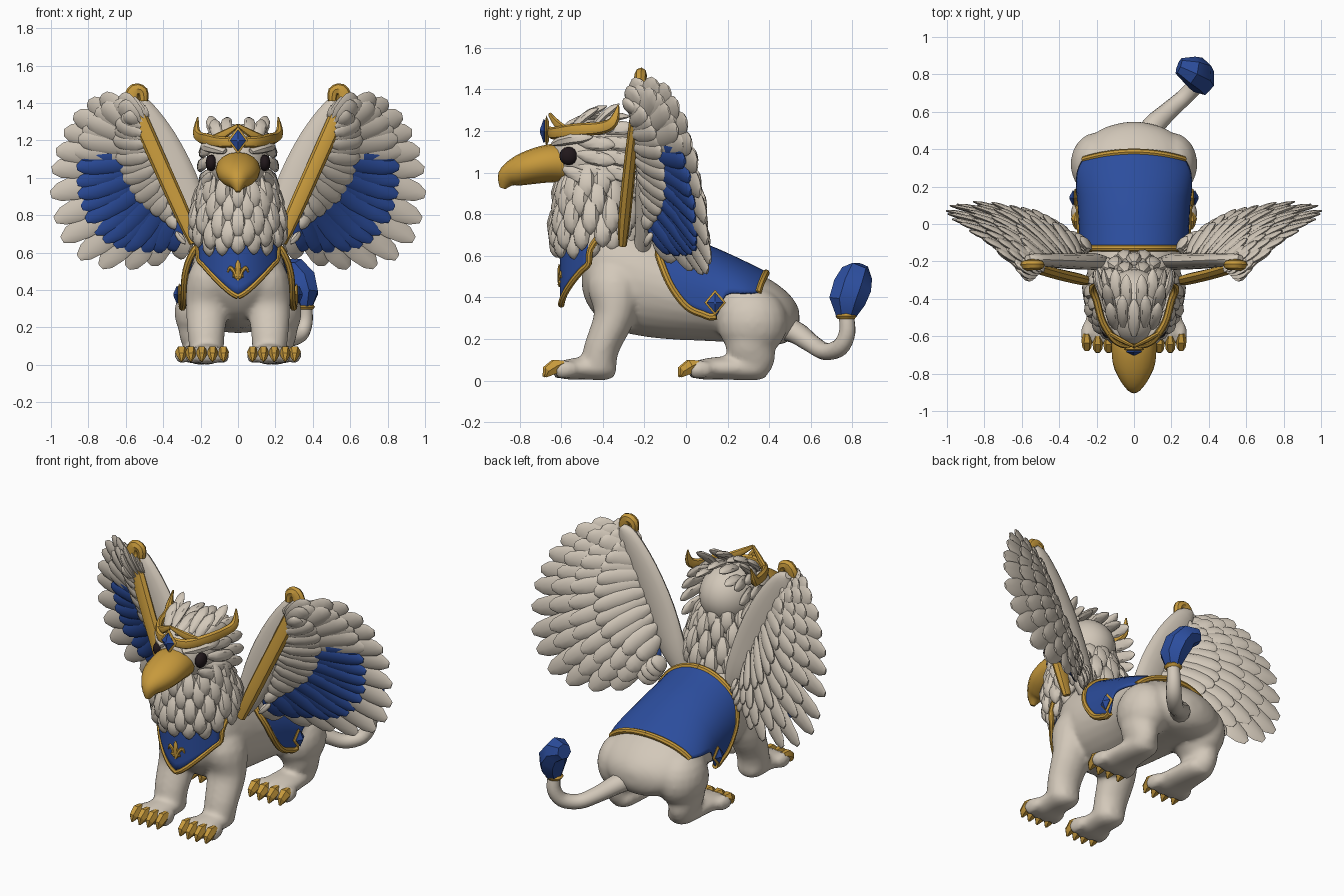
import bpy, bmesh, math
from mathutils import Vector, Matrix

if "Cube" in bpy.data.objects:
    bpy.data.objects.remove(bpy.data.objects["Cube"], do_unlink=True)


def material(name, rgb):
    m = bpy.data.materials.new(name)
    m.use_nodes = True
    m.diffuse_color = (*rgb, 1)
    m.node_tree.nodes["Principled BSDF"].inputs["Base Color"].default_value = (*rgb, 1)
    return m


CREAM = material("cream", (0.65, 0.58, 0.49))
BLUE = material("royal blue", (0.025, 0.075, 0.34))
GOLD = material("gold", (0.57, 0.32, 0.045))
DARK = material("dark eye", (0.015, 0.009, 0.011))


def lerp(a, b, t):
    return tuple(p + (q - p) * t for p, q in zip(a, b))


def spline(pts, n):
    # Catmull-Rom through tuples of any length
    out = []
    for i in range(len(pts) - 1):
        p = [pts[max(i - 1, 0)], pts[i], pts[i + 1], pts[min(i + 2, len(pts) - 1)]]
        for k in range(n):
            t = k / n
            out.append(tuple((2*b + (c - a)*t + (2*a - 5*b + 4*c - d)*t*t + (3*b - a - 3*c + d)*t**3) / 2
                             for a, b, c, d in zip(*p)))
    return out + [tuple(pts[-1])]


def tube(bm, secs, up=(0, 0, 1), sides=8, n=0, axis=None):
    # Loft of ellipses (x, y, z, side radius, up radius) with a carried frame
    secs = spline(secs, n) if n else secs
    pts = [Vector(s[:3]) for s in secs]
    up, rings = Vector(up), []
    for i, s in enumerate(secs):
        t = Vector(axis) if axis else (pts[min(i + 1, len(pts) - 1)] - pts[max(i - 1, 0)]).normalized()
        side = t.cross(up).normalized()
        up = side.cross(t)
        ring = []
        for k in range(sides):
            a = math.tau * k / sides
            ring.append(bm.verts.new(pts[i] + side * max(s[3], .002) * math.cos(a)
                                     + up * max(s[4], .002) * math.sin(a)))
        rings.append(ring)
    for r, q in zip(rings, rings[1:]):
        for k in range(sides):
            bm.faces.new((r[k], r[(k + 1) % sides], q[(k + 1) % sides], q[k]))
    bm.faces.new(rings[0])
    bm.faces.new(rings[-1])


def cord(bm, pts, r, up=(0, 0, 1), n=3):
    tube(bm, [(*p, r, r) for p in pts], up, 8, n)


def feather(bm, root, tip, normal, width, thick, bend=0.0, blunt=0.0):
    nrm = Vector(normal)
    secs = []
    for t, w in ((0, .35), (.25, .85), (.55, 1), (.8, .82 + .1 * blunt), (.93, .45 + .25 * blunt), (1, .08 + .2 * blunt)):
        p = Vector(root).lerp(Vector(tip), t) + nrm * bend * math.sin(math.pi * t)
        secs.append((*p, w * width, w * thick))
    tube(bm, secs, normal, 8)


def ball(bm, c, r, seg=20):
    bmesh.ops.create_uvsphere(bm, u_segments=seg, v_segments=seg // 2, radius=1,
                              matrix=Matrix.Translation(c) @ Matrix.Diagonal((*r, 1)))


def gem(bm, c, axis, ra, rb, t):
    c, ax = Vector(c), Vector(axis)
    tube(bm, [(*(c + ax * k * t), ra * w, rb * w) for k, w in ((-1, .6), (0, 1), (1, .15))], sides=4, axis=axis)


def sheet(bm, rows):
    grid = [[bm.verts.new(p) for p in row] for row in rows]
    for r, q in zip(grid, grid[1:]):
        for k in range(len(r) - 1):
            bm.faces.new((r[k], r[k + 1], q[k + 1], q[k]))


def make(name, bm, mat, mirror=False, thickness=0, angle=40):
    bmesh.ops.recalc_face_normals(bm, faces=bm.faces[:])
    me = bpy.data.meshes.new(name)
    bm.to_mesh(me)
    bm.free()
    me.materials.append(mat)
    ob = bpy.data.objects.new(name, me)
    bpy.context.collection.objects.link(ob)
    for o in bpy.context.selected_objects:
        o.select_set(False)
    ob.select_set(True)
    bpy.context.view_layer.objects.active = ob
    bpy.ops.object.shade_smooth_by_angle(angle=math.radians(angle))
    if thickness:
        mod = ob.modifiers.new("thickness", "SOLIDIFY")
        mod.thickness, mod.offset = thickness, 0
    if mirror:
        ob.modifiers.new("mirror", "MIRROR").use_mirror_merge = False
    return ob


# Torso, legs and paws, fused into one smooth body
BODY = spline([(0, -.50, .50, .05, .06), (0, -.47, .52, .16, .16), (0, -.38, .53, .22, .27),
               (0, -.25, .49, .25, .27), (0, -.1, .45, .26, .25), (0, .1, .41, .27, .22),
               (0, .3, .36, .29, .18), (0, .43, .32, .26, .15), (0, .51, .3, .17, .1),
               (0, .545, .3, .05, .04)], 4)
body, claws = bmesh.new(), bmesh.new()
tube(body, BODY, sides=28, axis=(0, 1, 0))
tube(body, [(.12, -.33, .58, .08, .1), (.15, -.34, .46, .12, .135), (.165, -.345, .31, .115, .1),
            (.17, -.405, .16, .1, .085), (.165, -.425, .05, .09, .09)], (0, 1, 0), 16, 3)
ball(body, (.2, .32, .28), (.14, .17, .17))
tube(body, [(.2, .33, .3, .12, .15), (.215, .31, .18, .105, .125), (.215, .325, .1, .08, .105),
            (.205, .31, .045, .07, .075)], (0, 1, 0), 16, 3)
for cx, back, front, gap in ((.165, -.34, -.64, .058), (.2, .39, .01, .068)):
    w = gap / .07
    tube(body, [(cx, back, .06, .05, .04), (cx, back - .05, .06, .085, .06),
                (cx, front + .15, .06, .11 * w, .055), (cx, front + .06, .052, .135 * w, .048),
                (cx, front + .02, .045, .12 * w, .03)], sides=16, n=3)
    for k in (-1.5, -.5, .5, 1.5):
        x, f = cx + k * gap, front + .01 * abs(k)
        tube(body, [(x, f + .09, .05, .025, .035), (x, f + .04, .055, .04 * w, .047),
                    (x, f - .005, .045, .034 * w, .038)], sides=10, n=2)
        tube(claws, [(x, f + .04, .085, .018, .015), (x, f + .005, .07, .036 * w, .038),
                     (x, f - .035, .045, .024, .03), (x, f - .05, .018, .005, .006)], sides=6)
fused = make("body_and_legs", body, CREAM, True)
mod = fused.modifiers.new("fuse", "REMESH")
mod.mode, mod.voxel_size, mod.use_smooth_shade = "VOXEL", .014, True
mod = fused.modifiers.new("soften", "SMOOTH")
mod.factor, mod.iterations = .5, 8
make("claws", claws, GOLD, True, angle=30)

# Tail with ring and tuft
bm = bmesh.new()
tube(bm, [(.04, .42, .26, .06, .06), (.1, .52, .235, .06, .055), (.18, .6, .18, .05, .045),
          (.26, .67, .14, .045, .042), (.33, .74, .16, .045, .042), (.36, .775, .23, .04, .04),
          (.36, .77, .32, .036, .036)], sides=12, n=4)
make("tail", bm, CREAM)
bm = bmesh.new()
tube(bm, [(.36, .77, .295, .04, .04), (.36, .77, .31, .052, .052), (.36, .77, .325, .04, .04)], (0, 1, 0), 12)
make("tail_ring", bm, GOLD)
bm = bmesh.new()
tube(bm, [(.36, .77, .31, .04, .05), (.365, .775, .38, .07, .09), (.345, .8, .45, .08, .095),
          (.305, .82, .505, .07, .08), (.24, .845, .52, .045, .045)], (0, 1, 0), 7)
make("tail_tuft", bm, BLUE, angle=35)

# Head and neck core
bm = bmesh.new()
ball(bm, (0, -.445, 1.08), (.17, .205, .18), 28)
tube(bm, [(0, -.44, 1.05, .16, .16), (0, -.42, .9, .175, .175), (0, -.4, .76, .2, .2),
          (0, -.38, .6, .17, .13)], (0, 1, 0), 20, 2)
make("head_and_neck", bm, CREAM)

# Neck ruff in overlapping rings
bm = bmesh.new()
for row, (z0, z1, cy, rx, ry) in enumerate(((1.03, .86, -.44, .165, .15), (.97, .79, -.425, .185, .17),
                                            (.89, .71, -.41, .21, .2), (.82, .65, -.4, .205, .21),
                                            (.77, .61, -.4, .165, .2))):
    for k in range(14):
        a = math.tau * (k + .5 * (row % 2)) / 14
        d = Vector((math.sin(a), math.cos(a), 0))
        drop = .03 * d.y + .012 * math.sin(5 * k + row)
        feather(bm, (d.x * rx, cy + d.y * ry, z0 + drop),
                (d.x * (rx + .03), cy + d.y * (ry + .022), z1 + drop), d, .044, .034, .014)
make("neck_feathers", bm, CREAM)

# Cheek, brow and crest feathers
bm = bmesh.new()
for i, z in enumerate((1.2, 1.14, 1.08, 1.02, .96)):
    for y in (-.5, -.4):
        e = max(.1, 1 - ((y + .445) / .205) ** 2 - ((z - 1.08) / .18) ** 2)
        x = .172 * math.sqrt(e)
        feather(bm, (x - .012, y - .02, z + .01), (x + .04, y + .16, z - .03 + .022 * (2 - i)),
                (1, -.2, (z - 1.08) * 2), .036, .02, .012)
for k in range(4):
    feather(bm, (.14, -.59 + .03 * k, 1.02 - .03 * k), (.2, -.45 + .02 * k, .95 - .03 * k), (1, -.5, 0), .035, .02)
feather(bm, (.07, -.64, 1.14), (.19, -.45, 1.17), (.5, -.4, .8), .045, .03, .02)
for x, y, z, tx, ty, tz in ((0, -.6, 1.21, 0, -.4, 1.28), (.06, -.55, 1.22, .06, -.38, 1.32),
                            (.11, -.47, 1.19, .15, -.32, 1.33), (.04, -.45, 1.24, .04, -.27, 1.27),
                            (.1, -.56, 1.19, .13, -.42, 1.31), (.09, -.42, 1.2, .1, -.24, 1.22)):
    feather(bm, (x, y, z), (tx, ty, tz), (.3 * (x > 0), -.4, 1), .034, .02, .012)
make("head_feathers", bm, CREAM, True)

# Beak and eyes
bm = bmesh.new()
tube(bm, [(0, -.56, 1.04, .11, .09), (0, -.65, 1.045, .12, .092), (0, -.75, 1.025, .112, .082),
          (0, -.82, 1.0, .083, .068), (0, -.862, .97, .047, .05), (0, -.882, .925, .012, .014)], sides=16, n=3)
make("beak", bm, GOLD)
bm = bmesh.new()
ball(bm, (.143, -.565, 1.08), (.03, .044, .044), 16)
make("eye", bm, DARK, True)

# Crown with brow gem
bm = bmesh.new()
tube(bm, [(0, -.655, 1.195, .016, .028), (.09, -.63, 1.19, .02, .03), (.165, -.53, 1.205, .02, .032),
          (.2, -.41, 1.215, .02, .03), (.222, -.35, 1.245, .02, .026), (.215, -.325, 1.325, .004, .004)], n=4)
tube(bm, [(.13, -.585, 1.21, .012, .02), (.07, -.62, 1.235, .014, .022), (0, -.655, 1.28, .008, .01)], n=3)
make("crown", bm, GOLD, True)


# Body cloth following the back
def cloth_point(y, f, edge):
    s = BODY[-1]
    for a, b in zip(BODY, BODY[1:]):
        if a[1] <= y <= b[1]:
            s = lerp(a, b, (y - a[1]) / (b[1] - a[1]))
    rx, rz = s[3] + .025, s[4] + .02
    a = f * math.acos(max(-1, min(1, (edge - s[2]) / rz)))
    bow = .05 * max(0, (y + .12) / .5) ** 4 * math.sin(a) ** 2
    return (rx * math.sin(max(-math.pi / 2, min(math.pi / 2, a))), y - bow, s[2] + rz * math.cos(a))


EDGE = spline([(-.13, .6), (-.08, .47), (0, .36), (.08, .32), (.15, .31), (.2, .41), (.3, .42), (.385, .42)], 4)
bm = bmesh.new()
sheet(bm, [[cloth_point(y, k / 12, z) for k in range(-12, 13)] for y, z in EDGE])
make("back_cloth", bm, BLUE, thickness=.012)
bm = bmesh.new()
hem = [cloth_point(EDGE[0][0], k / 8, EDGE[0][1]) for k in range(9)]
hem += [cloth_point(y, 1, z) for y, z in EDGE[2:18:2]]
cord(bm, hem, .018, (0, 1, 0), 2)
cord(bm, [cloth_point(EDGE[-1][0], k / 8, EDGE[-1][1]) for k in range(9)], .018, (0, 1, 0), 2)
make("cloth_trim", bm, GOLD, True)


# Chest bib, trim, collar and ornament
def bib(x, f):
    low = .365 + .2 * (abs(x) / .21) ** 1.3
    return (x, -.6 + 3 * x * x, low + (.69 - low) * f)


bm = bmesh.new()
sheet(bm, [[bib(.21 * k / 10, f / 6) for f in range(7)] for k in range(-10, 11)])
make("chest_bib", bm, BLUE, thickness=.014)
bm = bmesh.new()
cord(bm, [bib(.21 * k / 8, 0) for k in range(9)] + [(.215, -.46, .63), (.22, -.4, .71), (.2, -.3, .76)], .016)
make("bib_trim", bm, GOLD, True)
bm = bmesh.new()
feather(bm, (0, -.61, .45), (0, -.61, .56), (0, -1, 0), .016, .009)
for s in (-1, 1):
    tube(bm, [(s * .008, -.61, .46, .008, .008), (s * .022, -.607, .5, .01, .008),
              (s * .042, -.603, .52, .01, .008), (s * .055, -.6, .495, .004, .004)], (0, 1, 0), 6, 3)
cord(bm, [(-.03, -.608, .475), (.03, -.608, .475)], .007, n=0)
make("bib_ornament", bm, GOLD)

# Gems and their frames
frames, gems = bmesh.new(), bmesh.new()
for c, ax, ra, rb in (((0, -.672, 1.2), (0, -1, 0), .055, .075), ((.315, .14, .375), (1, 0, 0), .052, .062)):
    out = Vector(c) + Vector(ax) * .012
    gem(frames, c, ax, ra, rb, .014)
    gem(gems, out, ax, ra * .78, rb * .78, .018)
make("gem_frames", frames, GOLD, True, angle=20)
make("gems", gems, BLUE, True, angle=20)

# Wings: drooping feathers fan from the leading bar to a rounded outline
OUTLINE = spline([(.34, .59), (.5, .535), (.68, .52), (.83, .56), (.94, .67), (.99, .83), (1.0, .99),
                  (.97, 1.14), (.92, 1.26), (.85, 1.36), (.75, 1.43), (.63, 1.44)], 6)


def on_wing(x, z, off):
    # Cupped wing surface, with a layer offset towards its front
    d = max(0, .92 * (x - .25) - .4 * (z - .68))
    fall = math.exp(-d / .25)
    face = Vector((1.1 * fall, -1, -.48 * fall - .12)).normalized()
    return Vector((x, -.2 + .3 * (1 - fall) - .12 * (z - .95), z)) + face * off, face


def feather_row(bm, count, s0, s1, reach, off, width):
    # reach runs from the lowest feather to the highest
    for i in range(count):
        s = s0 + (s1 - s0) * i / (count - 1)
        tip = OUTLINE[round(s * (len(OUTLINE) - 1))]
        root = lerp((.26, .68), (.52, 1.33), .04 + .92 * s ** .65)
        end = lerp(root, tip, reach[0] + (reach[1] - reach[0]) * s)
        wob = .007 * (i % 2)
        a, b = on_wing(*root, off * .8 + wob)[0], on_wing(*end, off + wob)[0]
        mid, face = on_wing(*lerp(root, end, .5), off * .9 + wob)
        bend = (mid - (a + b) / 2).dot(face)
        feather(bm, a, b, face + Vector((0, 0, .2)), width, .018, bend + .006, 1)


bm = bmesh.new()
feather_row(bm, 15, 0, 1, (1, 1), 0, .07)
feather_row(bm, 8, .64, 1, (.8, .8), .024, .064)
feather_row(bm, 16, 0, 1, (.16, .46), .045, .048)
feather_row(bm, 15, 0, 1, (.8, .8), -.022, .066)
feather_row(bm, 15, 0, 1, (.6, .6), -.038, .059)
feather_row(bm, 14, 0, 1, (.38, .38), -.052, .054)
make("wing_feathers", bm, CREAM, True)
bm = bmesh.new()
feather_row(bm, 13, .03, .62, (.72, .77), .026, .056)
make("wing_blue_feathers", bm, BLUE, True)
bm = bmesh.new()
tube(bm, [(.17, -.21, .64, .05, .04), (.225, -.2, .76, .085, .045), (.32, -.2, .98, .105, .042),
          (.43, -.195, 1.2, .1, .038), (.53, -.19, 1.38, .065, .033), (.57, -.185, 1.43, .02, .02)],
     (0, -1, 0), 14, 3)
make("wing_arm", bm, CREAM, True)
bm = bmesh.new()
tube(bm, [(.235, -.305, .65, .025, .02), (.29, -.295, .79, .042, .03), (.42, -.265, 1.08, .045, .03),
          (.54, -.23, 1.35, .045, .03), (.57, -.222, 1.42, .042, .03), (.55, -.218, 1.47, .035, .03),
          (.51, -.218, 1.46, .03, .028), (.505, -.22, 1.41, .024, .024)], (0, -1, 0), 8, 3)
make("wing_bar", bm, GOLD, True)
